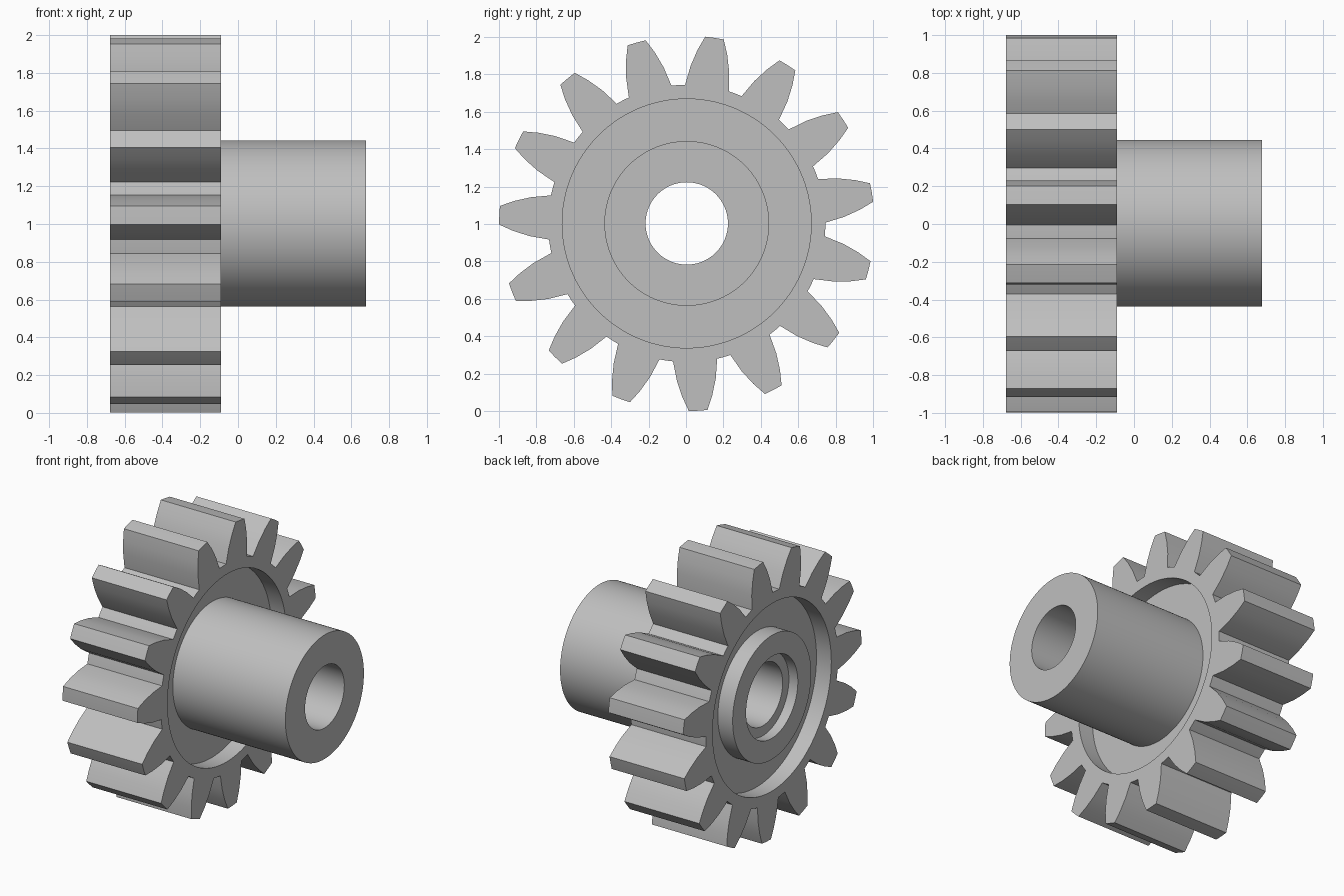
import bpy, bmesh
from math import sin, cos, pi, radians, hypot, atan2

cube = bpy.data.objects.get("Cube")
if cube:
    bpy.data.objects.remove(cube, do_unlink=True)

# One plain grey for the whole part
GREY = (0.52, 0.52, 0.52, 1)
grey = bpy.data.materials.new("plain_grey")
grey.use_nodes = True
grey.diffuse_color = GREY
grey.node_tree.nodes["Principled BSDF"].inputs["Base Color"].default_value = GREY

CENTRE_Y, CENTRE_Z = 0.004, 1.003
GEAR_LEFT, GEAR_RIGHT = -0.677, -0.09
HUB_END = 0.677
TEETH, PHASE = 15, radians(81.5)
RIM_INNER, HUB, BORE, COUNTERBORE = 0.665, 0.44, 0.22, 0.29
RECESS, COUNTER_DEPTH = 0.116, 0.07


def ring_mesh(name, rings):
    """Join closed rings of (x, radius, angle) points into a closed loop of quads."""
    bm = bmesh.new()
    loops = [[bm.verts.new((x, CENTRE_Y + r * cos(a), CENTRE_Z + r * sin(a)))
              for x, r, a in ring] for ring in rings]
    for i, loop in enumerate(loops):
        after = loops[(i + 1) % len(loops)]
        n = len(loop)
        for j in range(n):
            k = (j + 1) % n
            bm.faces.new((loop[j], loop[k], after[k], after[j]))
    bmesh.ops.recalc_face_normals(bm, faces=bm.faces)
    mesh = bpy.data.meshes.new(name)
    bm.to_mesh(mesh)
    bm.free()
    mesh.materials.append(grey)
    obj = bpy.data.objects.new(name, mesh)
    bpy.context.collection.objects.link(obj)
    bpy.ops.object.select_all(action='DESELECT')
    obj.select_set(True)
    bpy.context.view_layer.objects.active = obj
    bpy.ops.object.shade_smooth_by_angle(angle=radians(30))
    return obj


# Toothed rim: half a tooth as (distance along tooth, half width), then mirrored
flank = [(0.731, 0.118), (0.836, 0.104), (0.925, 0.080), (1.001, 0.050)]
half = [(hypot(d, w), atan2(w, d)) for d, w in flank]
tooth = ([(r, -a) for r, a in half] + [(half[-1][0], 0)]
         + half[::-1] + [(half[0][0], pi / TEETH)])
outline = [(r, a + PHASE + i * 2 * pi / TEETH) for i in range(TEETH) for r, a in tooth]
ring_mesh("toothed_rim", [
    [(GEAR_LEFT, r, a) for r, a in outline],
    [(GEAR_RIGHT, r, a) for r, a in outline],
    [(GEAR_RIGHT, RIM_INNER, a) for r, a in outline],
    [(GEAR_LEFT, RIM_INNER, a) for r, a in outline],
])

# Turned core: long hub, recessed web, short boss and stepped bore
web_right, web_left = GEAR_RIGHT - RECESS, GEAR_LEFT + RECESS
step = GEAR_LEFT + COUNTER_DEPTH
profile = [
    (HUB_END, BORE), (HUB_END, HUB), (web_right, HUB), (web_right, RIM_INNER + 0.01),
    (web_left, RIM_INNER + 0.01), (web_left, HUB), (GEAR_LEFT, HUB),
    (GEAR_LEFT, COUNTERBORE), (step, COUNTERBORE), (step, BORE),
]
SEGMENTS = 120
ring_mesh("hub_and_web", [[(x, r, 2 * pi * i / SEGMENTS) for i in range(SEGMENTS)]
                          for x, r in profile])
